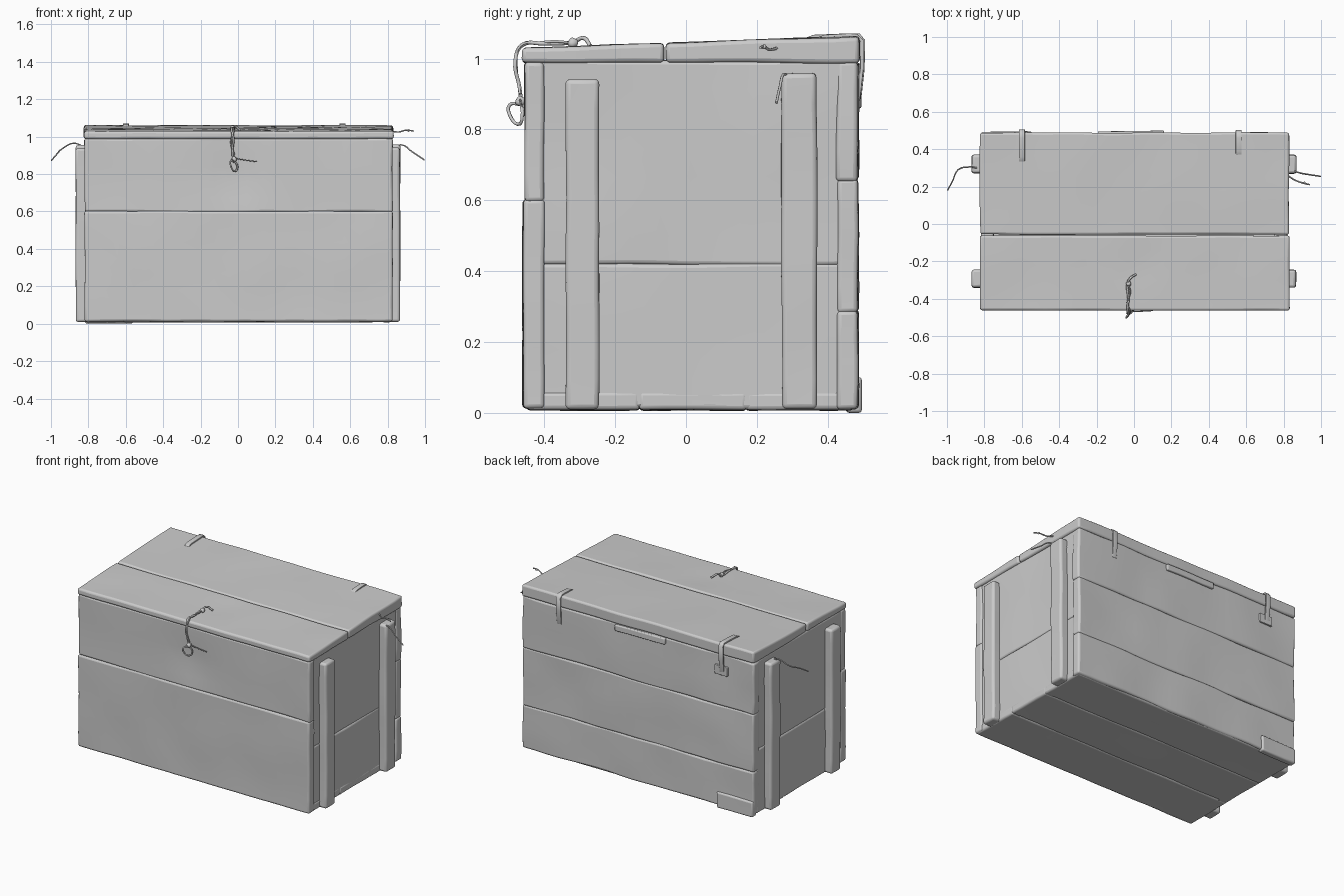
import bpy, bmesh, math
from mathutils import Vector, noise

if "Cube" in bpy.data.objects:
    bpy.data.objects.remove(bpy.data.objects["Cube"])

seed = 0


def finish(obj, bevel=0.0):
    """Soften the edges and shade smooth by angle."""
    if bevel:
        mod = obj.modifiers.new("worn_edges", 'BEVEL')
        mod.width, mod.segments = bevel, 3
        mod.limit_method, mod.angle_limit = 'ANGLE', math.radians(50)
    bpy.ops.object.select_all(action='DESELECT')
    bpy.context.view_layer.objects.active = obj
    obj.select_set(True)
    bpy.ops.object.shade_smooth_by_angle(angle=math.radians(40))
    return obj


def mesh_object(name, bm):
    mesh = bpy.data.meshes.new(name)
    bm.to_mesh(mesh)
    bm.free()
    obj = bpy.data.objects.new(name, mesh)
    bpy.context.collection.objects.link(obj)
    return obj


def plank(name, x, y, z, amp=0.005, bevel=0.012, slope=0.0, dent=None):
    """Rough plank from (min, max) ranges: gridded box warped by smooth noise."""
    global seed
    seed += 1
    lo, hi = Vector((x[0], y[0], z[0])), Vector((x[1], y[1], z[1]))
    bm = bmesh.new()
    bmesh.ops.create_cube(bm, size=1)
    for v in bm.verts:
        v.co = Vector([lo[i] + (v.co[i] + 0.5) * (hi[i] - lo[i]) for i in range(3)])
    for axis in range(3):
        cuts = int((hi[axis] - lo[axis]) / 0.09)
        if cuts > 0:
            edges = [e for e in bm.edges
                     if abs((e.verts[0].co - e.verts[1].co)[axis]) > 0.05
                     and (e.verts[0].co - e.verts[1].co).length
                     - abs((e.verts[0].co - e.verts[1].co)[axis]) < 1e-5]
            bmesh.ops.subdivide_edges(bm, edges=edges, cuts=cuts, use_grid_fill=True)
    for v in bm.verts:
        p = v.co.copy()
        v.co += noise.noise_vector(p * 4 + Vector((seed * 7.3, 0, 0))) * amp
        if p.z > (lo.z + hi.z) / 2:
            v.co.z += slope * (p.y - hi.y)
        if dent:
            centre, push, radius = dent
            v.co += Vector(push) * math.exp(-((p - Vector(centre)).length / radius) ** 2)
        v.co.z = max(v.co.z, 0.0)
    return finish(mesh_object(name, bm), bevel)


def cord(name, points, radius=0.004):
    """Thin twine along a smooth path."""
    curve = bpy.data.curves.new(name, 'CURVE')
    curve.dimensions = '3D'
    curve.bevel_depth, curve.bevel_resolution = radius, 1
    curve.resolution_u, curve.use_fill_caps = 5, True
    sp = curve.splines.new('BEZIER')
    sp.bezier_points.add(len(points) - 1)
    for bp, p in zip(sp.bezier_points, points):
        bp.co = p
        bp.handle_left_type = bp.handle_right_type = 'AUTO'
    obj = bpy.data.objects.new(name, curve)
    bpy.context.collection.objects.link(obj)


def knot(name, p, r):
    bm = bmesh.new()
    bmesh.ops.create_icosphere(bm, subdivisions=2, radius=r)
    for v in bm.verts:
        v.co = v.co * (1 + 0.3 * noise.noise(v.co * 90)) + Vector(p)
    finish(mesh_object(name, bm))


def strap(name, x, profile, width=0.032):
    """Leather strip: y/z profile extruded in x, given thickness."""
    bm = bmesh.new()
    rows = [[bm.verts.new((x + s * width / 2, y, z)) for s in (-1, 1)] for y, z in profile]
    for a, b in zip(rows, rows[1:]):
        bm.faces.new((a[0], a[1], b[1], b[0]))
    obj = mesh_object(name, bm)
    sol = obj.modifiers.new("thickness", 'SOLIDIFY')
    sol.thickness, sol.offset = 0.010, 0
    finish(obj, 0.002)


X = (-0.82, 0.827)

# Front boards
plank("front_board_lower", X, (-0.46, -0.40), (0.012, 0.603))
plank("front_board_upper", X, (-0.455, -0.40), (0.597, 0.992),
      dent=((-0.02, -0.455, 0.77), (0, 0.014, 0), 0.10))

# Back boards
for i, (z0, z1) in enumerate([(0.012, 0.29), (0.285, 0.66), (0.655, 0.99)]):
    plank(f"back_board_{i}", X, (0.425, 0.484), (z0, z1), amp=0.008)

# Bottom boards
for i, (y0, y1) in enumerate([(-0.45, -0.13), (-0.133, 0.17), (0.167, 0.475)]):
    plank(f"bottom_board_{i}", (-0.815, 0.82), (y0, y1), (0.008, 0.06), amp=0.004)

# End boards and vertical battens
for side, s in (("left", -1), ("right", 1)):
    xs = sorted((s * 0.75, s * 0.818))
    plank(f"{side}_end_board_lower", xs, (-0.42, 0.45), (0.012, 0.423))
    plank(f"{side}_end_board_upper", xs, (-0.42, 0.45), (0.418, 0.995))
    xs = sorted((s * 0.80, s * 0.867))
    plank(f"{side}_front_batten", xs, (-0.34, -0.245), (0.01, 0.94), bevel=0.014)
    plank(f"{side}_back_batten", xs, (0.27, 0.37), (0.01, 0.957), bevel=0.014)

# Lid boards
plank("lid_board_front", (-0.823, 0.83), (-0.462, -0.063), (0.988, 1.043), slope=0.035, amp=0.004,
      dent=((0.03, -0.24, 1.04), (0, 0, -0.008), 0.08))
plank("lid_board_back", (-0.823, 0.83), (-0.056, 0.488), (0.988, 1.062), slope=0.035, amp=0.005)

# Splintered repair pieces on the back
plank("back_corner_patch", (-0.822, -0.56), (0.45, 0.492), (0.0, 0.10), amp=0.01, bevel=0.01)
plank("back_top_splinter", (-0.19, 0.16), (0.46, 0.496), (0.945, 0.985), amp=0.008, bevel=0.006)

# Leather hinge straps
strap("hinge_strap_left", -0.60, [(0.335, 1.052), (0.36, 1.062), (0.46, 1.066), (0.488, 1.066),
                                  (0.501, 1.05), (0.499, 0.97), (0.488, 0.87)])
strap("hinge_strap_right", 0.56, [(0.365, 1.052), (0.39, 1.062), (0.46, 1.066), (0.48, 1.065),
                                  (0.497, 1.05), (0.496, 0.97), (0.486, 0.88)])
plank("hinge_end_left", (-0.64, -0.55), (0.478, 0.495), (0.86, 0.92), bevel=0.004)

# Latch cord, loop and loose tail
cord("latch_cord", [(0.01, -0.27, 1.035), (-0.02, -0.29, 1.058), (-0.035, -0.32, 1.046),
                    (-0.03, -0.40, 1.042), (-0.035, -0.462, 1.038), (-0.025, -0.482, 0.99),
                    (-0.03, -0.470, 0.92), (-0.02, -0.463, 0.86)], 0.006)
cord("latch_cord_strand", [(-0.04, -0.31, 1.04), (-0.02, -0.36, 1.048), (-0.035, -0.42, 1.044),
                           (-0.022, -0.468, 1.036), (-0.038, -0.478, 0.97),
                           (-0.018, -0.468, 0.90)], 0.004)
cord("latch_loop", [(-0.02, -0.465, 0.87), (-0.04, -0.498, 0.868), (-0.037, -0.497, 0.84),
                    (-0.015, -0.47, 0.815), (-0.003, -0.462, 0.84), (-0.018, -0.465, 0.87)], 0.005)
cord("latch_tail", [(-0.02, -0.468, 0.885), (0.03, -0.467, 0.876), (0.10, -0.463, 0.866)], 0.003)
knot("latch_knot", (-0.02, -0.468, 0.88), 0.014)
knot("lid_knot", (-0.028, -0.32, 1.045), 0.014)

# Frayed cords at the back corners
cord("left_cord", [(-0.84, 0.30, 0.955), (-0.88, 0.305, 0.965), (-0.94, 0.29, 0.935),
                   (-0.97, 0.23, 0.905), (-0.997, 0.18, 0.873)])
cord("right_cord", [(0.84, 0.29, 0.95), (0.88, 0.275, 0.955), (0.93, 0.265, 0.92),
                    (0.997, 0.255, 0.875)])
cord("right_upper_cord", [(0.82, 0.26, 1.03), (0.86, 0.235, 1.025), (0.90, 0.22, 1.035),
                          (0.94, 0.21, 1.03)])
knot("right_cord_knot", (0.91, 0.22, 1.033), 0.007)
